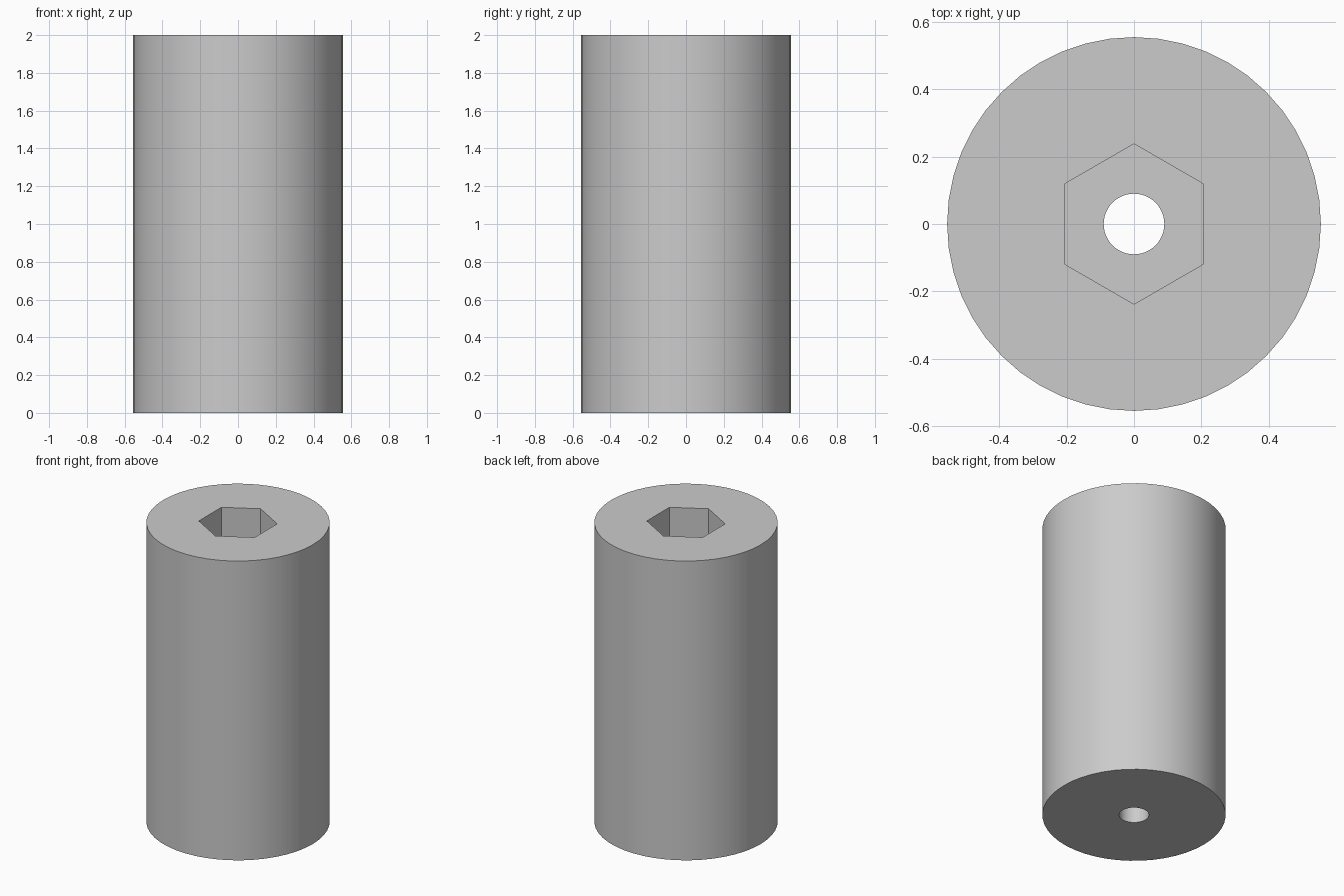
import bpy
import math

default = bpy.data.objects.get("Cube")
if default:
    bpy.data.objects.remove(default, do_unlink=True)

HEIGHT = 2.0
OUTER_R = 0.555
BORE_R = 0.09
HEX_R = 0.238
SOCKET_DEPTH = 1.0

grey = bpy.data.materials.new("plain grey")
grey.use_nodes = True
colour = (0.6, 0.6, 0.6, 1)
grey.diffuse_color = colour
grey.node_tree.nodes["Principled BSDF"].inputs["Base Color"].default_value = colour


def prism(name, sides, radius, bottom, top, turn=0.0):
    """Upright prism between two heights."""
    bpy.ops.mesh.primitive_cylinder_add(
        vertices=sides, radius=radius, depth=top - bottom,
        location=(0, 0, (bottom + top) / 2), rotation=(0, 0, turn))
    obj = bpy.context.object
    obj.name = name
    obj.data.materials.append(grey)
    return obj


# Round body, with a through bore and a hexagonal socket in the top
body = prism("spacer_body", 48, OUTER_R, 0, HEIGHT)
cutters = [
    prism("bore_cutter", 48, BORE_R, -0.1, HEIGHT + 0.1),
    prism("hex_socket_cutter", 6, HEX_R, HEIGHT - SOCKET_DEPTH, HEIGHT + 0.2),
]
for cutter in cutters:
    cutter.hide_render = True
    cutter.hide_set(True)
    cut = body.modifiers.new(cutter.name, "BOOLEAN")
    cut.operation = "DIFFERENCE"
    cut.solver = "EXACT"
    cut.object = cutter

# Apply the cuts, then smooth the round walls and keep the rims sharp
bpy.ops.object.select_all(action="DESELECT")
body.select_set(True)
bpy.context.view_layer.objects.active = body
for cutter in cutters:
    bpy.ops.object.modifier_apply(modifier=cutter.name)
    bpy.data.objects.remove(cutter, do_unlink=True)
bpy.ops.object.shade_smooth_by_angle(angle=math.radians(30))
